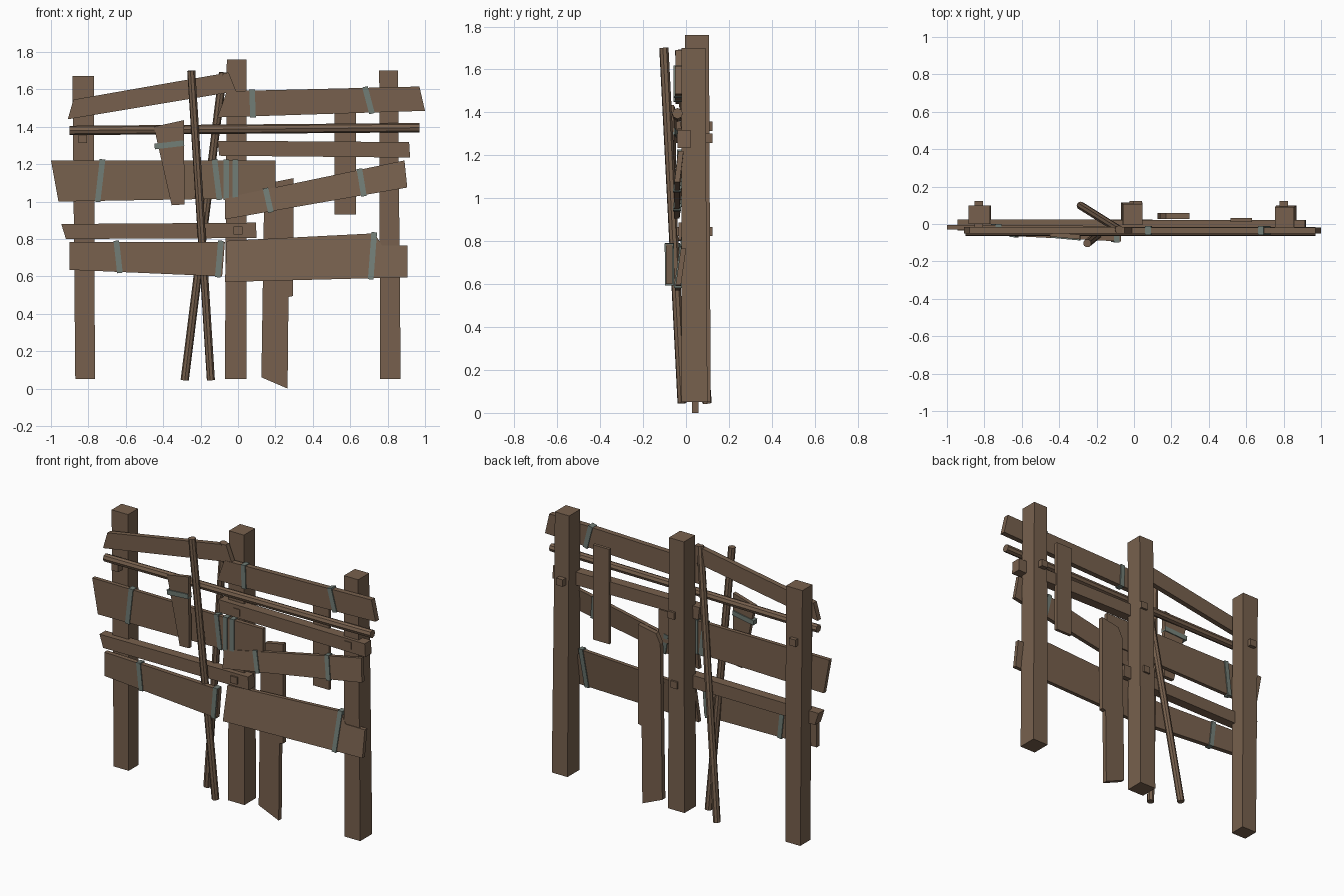
import bpy, bmesh, math
from mathutils import Vector

if "Cube" in bpy.data.objects:
    bpy.data.objects.remove(bpy.data.objects["Cube"])


def material(name, rgb):
    m = bpy.data.materials.new(name)
    m.diffuse_color = (*rgb, 1)
    m.use_nodes = True
    m.node_tree.nodes["Principled BSDF"].inputs["Base Color"].default_value = m.diffuse_color
    return m


WOOD = material("weathered_brown_wood", (0.185, 0.118, 0.075))
CLOTH = material("grey_green_binding", (0.165, 0.205, 0.18))


def finish(name, bm, mat):
    bmesh.ops.recalc_face_normals(bm, faces=bm.faces)
    me = bpy.data.meshes.new(name)
    bm.to_mesh(me)
    bm.free()
    me.materials.append(mat)
    ob = bpy.data.objects.new(name, me)
    bpy.context.collection.objects.link(ob)
    return ob


def board(name, pts, y, thick, mat=WOOD):
    """Outline in x,z; y = (base, slope along x, slope along z) of the front face."""
    bm = bmesh.new()
    vs = [bm.verts.new((px, y[0] + y[1] * px + y[2] * pz, pz)) for px, pz in pts]
    face = bm.faces.new(vs)
    ret = bmesh.ops.extrude_face_region(bm, geom=[face])
    new = [v for v in ret["geom"] if isinstance(v, bmesh.types.BMVert)]
    bmesh.ops.translate(bm, verts=new, vec=(0, thick, 0))
    return finish(name, bm, mat)


def strap(name, top, bottom, y, thick, w=0.03):
    """Binding wrapped right round a board."""
    a, b = Vector(top), Vector(bottom)
    d = (b - a).normalized()
    s = Vector((-d.y, d.x)) * w / 2
    a, b = a - d * 0.006, b + d * 0.006
    board(name, [a + s, b + s, b - s, a - s], (y[0] - 0.006, y[1], y[2]), thick + 0.012, CLOTH)


def plank(name, pts, y, thick, straps=()):
    board(name, pts, y, thick)
    for i, (t, b) in enumerate(straps):
        strap(f"{name}_binding_{i + 1}", t, b, y, thick)


def post(name, xb, xt, yb, yt, z0, z1):
    bm = bmesh.new()
    lo = [bm.verts.new((x, y, z0)) for x, y in
          ((xb[0], yb[0]), (xb[1], yb[0]), (xb[1], yb[1]), (xb[0], yb[1]))]
    hi = [bm.verts.new((x, y, z1)) for x, y in
          ((xt[0], yt[0]), (xt[1], yt[0]), (xt[1], yt[1]), (xt[0], yt[1]))]
    bm.faces.new(lo)
    bm.faces.new(hi)
    for i in range(4):
        j = (i + 1) % 4
        bm.faces.new((lo[i], lo[j], hi[j], hi[i]))
    finish(name, bm, WOOD)


def pole(name, p, q, r):
    p, q = Vector(p), Vector(q)
    bm = bmesh.new()
    bmesh.ops.create_cone(bm, cap_ends=True, segments=8, radius1=r, radius2=r, depth=(q - p).length)
    ob = finish(name, bm, WOOD)
    rot = Vector((0, 0, 1)).rotation_difference(q - p)
    ob.data.transform(rot.to_matrix().to_4x4())
    ob.location = (p + q) / 2


def rect(x0, x1, z0, z1):
    return [(x0, z0), (x1, z0), (x1, z1), (x0, z1)]


# upright posts
post("left_post", (-0.87, -0.765), (-0.885, -0.77), (0, 0.1), (0, 0.1), 0.05, 1.67)
post("middle_post", (-0.07, 0.045), (-0.06, 0.045), (0, 0.115), (-0.005, 0.107), 0.05, 1.76)
post("right_post", (0.76, 0.87), (0.755, 0.855), (-0.02, 0.1), (-0.02, 0.09), 0.05, 1.70)

# horizontal battens and the pegs through the posts
board("upper_batten", [(-0.1, 1.245), (0.92, 1.235), (0.915, 1.318), (-0.11, 1.325)], (-0.04, 0, 0), 0.062)
board("lower_batten", [(-0.92, 0.8), (0.1, 0.805), (0.095, 0.887), (-0.945, 0.88)], (-0.035, 0, 0), 0.06)
for i, (x, z) in enumerate(((-0.83, 1.335), (0.02, 1.28), (0.8, 1.28), (0.0, 0.845))):
    board(f"peg_{i + 1}", rect(x - 0.023, x + 0.023, z - 0.022, z + 0.022), (-0.045, 0, 0), 0.168)

# front planks with bindings
plank("top_left_plank", [(-0.91, 1.44), (-0.01, 1.59), (-0.05, 1.69), (-0.88, 1.545)],
      (-0.05, 0, 0), 0.033)
plank("top_right_plank", [(-0.11, 1.45), (1.0, 1.485), (0.97, 1.615), (-0.06, 1.59)],
      (-0.052, 0, 0), 0.034,
      [((0.075, 1.593), (0.08, 1.456)), ((0.68, 1.608), (0.715, 1.476))])
plank("wide_left_plank", [(-0.96, 1.0), (0.2, 1.02), (0.2, 1.22), (-1.0, 1.22)],
      (-0.036, -0.006, 0), 0.025,
      [((-0.725, 1.22), (-0.75, 1.004)), ((-0.125, 1.22), (-0.1, 1.015)),
       ((-0.062, 1.22), (-0.062, 1.015)), ((-0.015, 1.22), (-0.015, 1.017))])
plank("slanted_right_plank", [(-0.07, 0.905), (0.905, 1.075), (0.89, 1.22), (-0.07, 1.02)],
      (-0.165, -0.02, 0.12), 0.025,
      [((0.148, 1.066), (0.175, 0.948)), ((0.65, 1.17), (0.672, 1.034))])
plank("lower_left_plank", [(-0.9, 0.635), (-0.085, 0.6), (-0.07, 0.785), (-0.9, 0.785)],
      (-0.097, -0.05, 0), 0.03,
      [((-0.65, 0.785), (-0.632, 0.624)), ((-0.092, 0.785), (-0.108, 0.601))])
plank("lower_right_plank", [(-0.07, 0.57), (0.905, 0.595), (0.905, 0.765), (0.77, 0.765),
                            (0.73, 0.83), (-0.06, 0.79)],
      (-0.135, 0, 0.145), 0.025, [((0.728, 0.83), (0.71, 0.59))])
plank("short_hanging_board", [(-0.355, 0.98), (-0.285, 0.985), (-0.29, 1.435), (-0.45, 1.4)],
      (-0.108, -0.09, 0), 0.025, [((-0.44, 1.295), (-0.295, 1.312))])

# upright boards at the back
board("back_upper_board", rect(0.515, 0.63, 0.93, 1.53), (0.012, 0, 0), 0.02)
board("back_lower_board", [(0.125, 0.06), (0.265, 0.0), (0.27, 0.49), (0.295, 0.495),
                           (0.297, 1.125), (0.17, 1.1), (0.14, 1.04)], (0.028, 0, 0), 0.03)

# round poles
pole("cross_pole", (-0.9, -0.04, 1.38), (0.97, -0.04, 1.395), 0.025)
pole("leaning_front_pole", (-0.25, -0.103, 1.70), (-0.145, -0.018, 0.045), 0.022)
pole("leaning_back_pole", (-0.285, 0.098, 0.045), (-0.08, -0.03, 1.69), 0.022)
